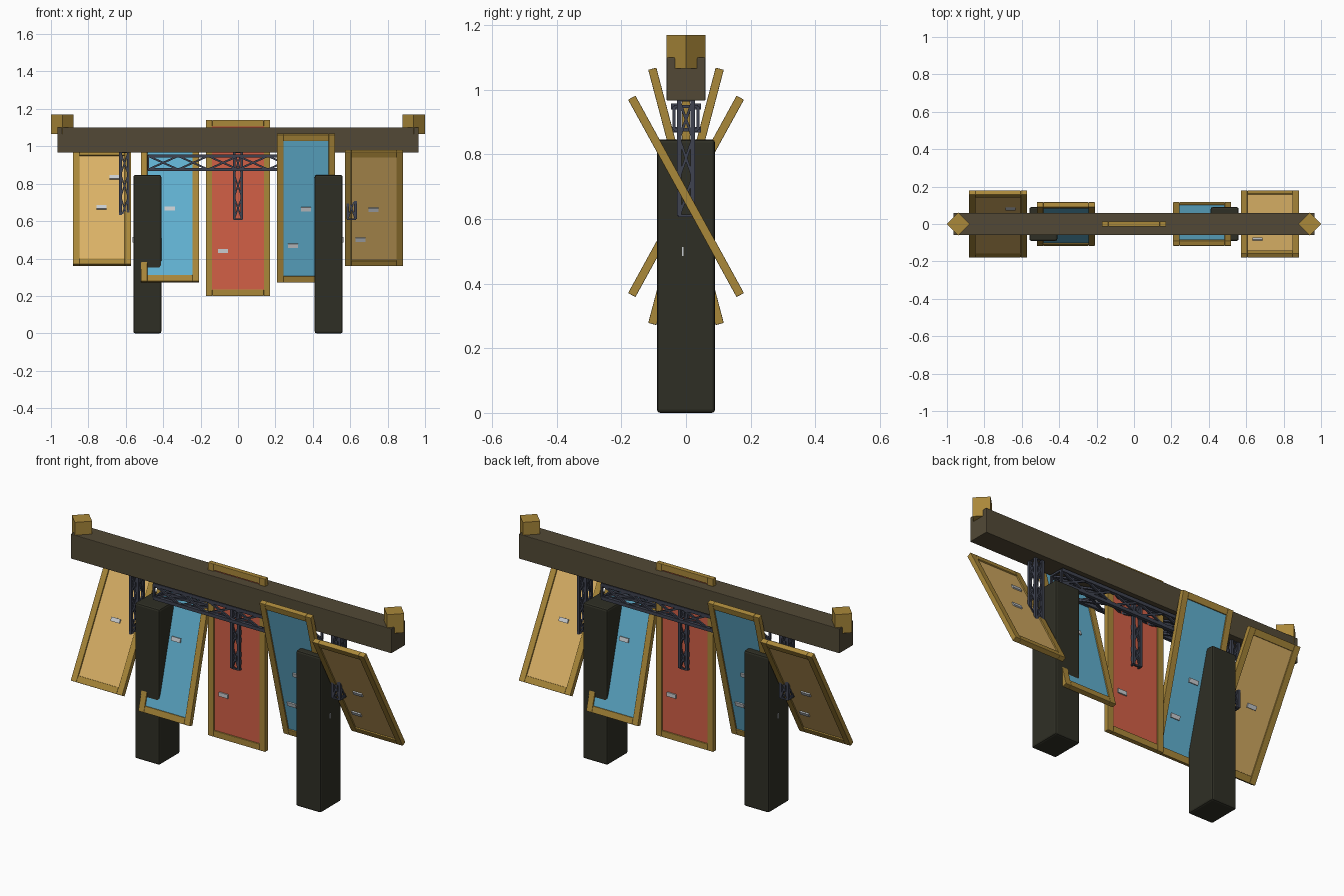
import bpy, bmesh, math
from mathutils import Matrix, Vector

if "Cube" in bpy.data.objects:
    bpy.data.objects.remove(bpy.data.objects["Cube"])


def material(name, rgb):
    m = bpy.data.materials.new(name)
    lin = [(c / 255 / 12.92) if c / 255 <= 0.04045 else ((c / 255 + 0.055) / 1.055) ** 2.4 for c in rgb]
    m.diffuse_color = (*lin, 1)
    m.use_nodes = True
    m.node_tree.nodes["Principled BSDF"].inputs["Base Color"].default_value = m.diffuse_color
    return m


GOLD = material("gold frame", (170, 136, 58))
BEAM = material("dark brown beam", (82, 73, 54))
PILLAR = material("near black pillar", (47, 47, 37))
STEEL = material("blue grey steel", (62, 66, 80))
TAN = material("tan panel", (218, 177, 102))
BLUE = material("blue panel", (98, 178, 210))
RED = material("red panel", (210, 96, 70))
SILVER = material("silver clip", (200, 204, 208))


def add_box(bm, centre, size, rot=Matrix.Identity(4)):
    mat = Matrix.Translation(centre) @ rot @ Matrix.Diagonal((*size, 1))
    bmesh.ops.create_cube(bm, size=1, matrix=mat)


def add_bar(bm, a, b, thick):
    a, b = Vector(a), Vector(b)
    rot = (b - a).to_track_quat('Z', 'Y').to_matrix().to_4x4()
    add_box(bm, (a + b) / 2, (thick, thick, (b - a).length), rot)


def finish(bm, name, mat, bevel=0, loc=(0, 0, 0), tilt=0):
    me = bpy.data.meshes.new(name)
    bm.to_mesh(me)
    bm.free()
    me.materials.append(mat)
    ob = bpy.data.objects.new(name, me)
    ob.location = loc
    ob.rotation_euler.x = tilt
    bpy.context.collection.objects.link(ob)
    if bevel:
        mod = ob.modifiers.new("soft edge", 'BEVEL')
        mod.width = bevel
        mod.segments = 2
    return ob


def box(name, mat, centre, size, bevel=0, turn=0):
    bm = bmesh.new()
    add_box(bm, centre, size, Matrix.Rotation(turn, 4, 'Z'))
    return finish(bm, name, mat, bevel)


# top beam, pillars and the diamond end blocks
box("top_beam", BEAM, (0, 0, 1.033), (1.93, 0.12, 0.134), 0.003)
for side, s in (("left", -1), ("right", 1)):
    box(side + "_pillar", PILLAR, (s * 0.485, 0, 0.423), (0.15, 0.18, 0.846), 0.01)
    box(side + "_end_block", GOLD, (s * 0.939, 0, 1.118), (0.086, 0.086, 0.104), 0, math.pi / 4)
    # thin plate on the outer and inner pillar face
    box(side + "_pillar_clip", SILVER, (s * 0.561, -s * 0.01, 0.5), (0.006, 0.005, 0.028))


def truss(name, start, end, u, v, bays, chord, brace):
    """Box truss: four chords offset by +-u, +-v with crossed braces on each side."""
    bm = bmesh.new()
    start, end, u, v = map(Vector, (start, end, u, v))
    corners = [u + v, u - v, -u - v, -u + v]
    for i, c in enumerate(corners):
        d = corners[(i + 1) % 4]
        add_bar(bm, start + c, end + c, chord)
        for k in range(bays):
            p, q = start.lerp(end, k / bays), start.lerp(end, (k + 1) / bays)
            add_bar(bm, p + c, q + d, brace)
            add_bar(bm, p + d, q + c, brace)
        add_bar(bm, start + c, start + d, brace)
        add_bar(bm, end + c, end + d, brace)
    finish(bm, name, STEEL)


# steel lattice below the beam
truss("long_truss", (-0.48, 0, 0.912), (0.48, 0, 0.912), (0, 0.037, 0), (0, 0, 0.036), 6, 0.018, 0.010)
for name, x in (("left", -0.607), ("middle", 0), ("right", 0.607)):
    truss(name + "_hanging_truss", (x, 0, 0.61), (x, 0, 0.968), (0.021, 0, 0), (0, 0.021, 0), 3, 0.014, 0.008)


def panel(name, x, w, h, deg, mat, front, back):
    """Framed sheet turned about its own middle, clips given as (x, z) in front view."""
    loc, tilt = (x, 0, 0.67), math.radians(deg)
    t, b = 0.026, 0.034
    bm = bmesh.new()
    for s in (-1, 1):
        add_box(bm, (s * (w - b) / 2, 0, 0), (b, t, h))
        add_box(bm, (0, 0, s * (h - b) / 2), (w - 2 * b, t, b))
    finish(bm, name + "_frame", GOLD, 0.002, loc, tilt)
    bm = bmesh.new()
    add_box(bm, (0, 0, 0), (w - b, 0.012, h - b))
    finish(bm, name + "_sheet", mat, 0, loc, tilt)
    bm = bmesh.new()
    for s, spots in ((-1, front), (1, back)):
        for cx, cz in spots:
            add_box(bm, (cx - x, s * 0.009, (cz - 0.67) / math.cos(tilt)), (0.054, 0.008, 0.022))
    finish(bm, name + "_clips", SILVER, 0, loc, tilt)


# five panels fanned about one axis; the whole row repeats when turned half way round
CLIPS = {
    "far_left": [(-0.66, 0.83), (-0.73, 0.67)],
    "left": [(-0.365, 0.665)],
    "middle": [(-0.08, 0.44)],
    "right": [(0.363, 0.665), (0.293, 0.47)],
    "far_right": [(0.725, 0.665), (0.655, 0.505)],
}
ROW = [
    ("far_left", -0.727, 0.31, 0.697, -28.8, TAN, "far_right"),
    ("left", -0.364, 0.31, 0.817, -14.8, BLUE, "right"),
    ("middle", 0, 0.344, 0.94, 0, RED, "middle"),
    ("right", 0.364, 0.31, 0.817, 14.8, BLUE, "left"),
    ("far_right", 0.727, 0.31, 0.697, 28.8, TAN, "far_left"),
]
for name, x, w, h, deg, mat, other in ROW:
    panel(name + "_panel", x, w, h, deg, mat, CLIPS[name], [(-cx, cz) for cx, cz in CLIPS[other]])
